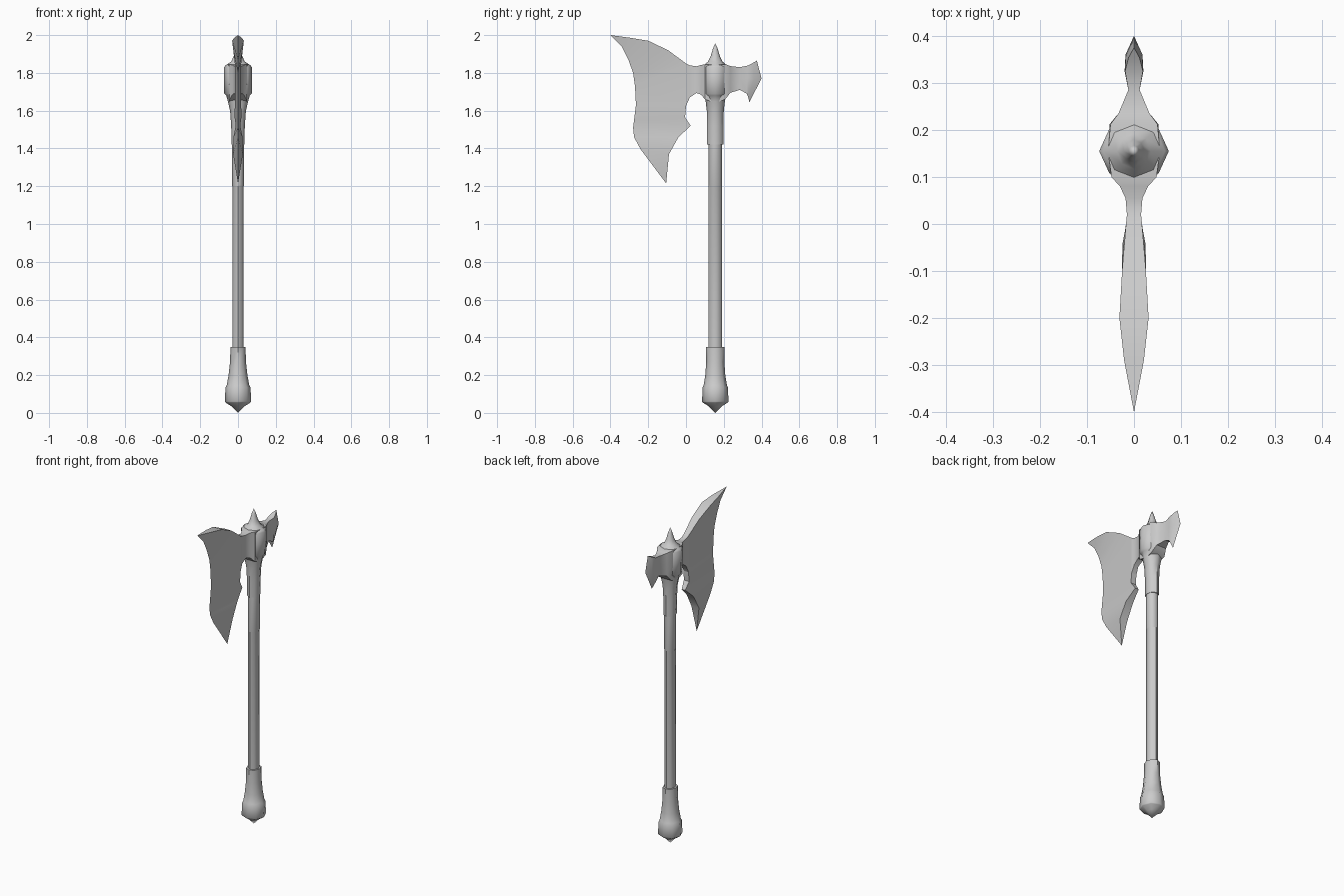
import bpy, bmesh, math

AXIS_Y = 0.155   # the shaft sits behind the model centre


def finish(name, bm, angle):
    bmesh.ops.remove_doubles(bm, verts=bm.verts, dist=0.0005)
    bmesh.ops.dissolve_degenerate(bm, edges=bm.edges, dist=0.0005)
    bmesh.ops.recalc_face_normals(bm, faces=bm.faces)
    mesh = bpy.data.meshes.new(name)
    bm.to_mesh(mesh)
    bm.free()
    ob = bpy.data.objects.new(name, mesh)
    bpy.context.collection.objects.link(ob)
    bpy.ops.object.select_all(action='DESELECT')
    ob.select_set(True)
    bpy.context.view_layer.objects.active = ob
    bpy.ops.object.shade_smooth_by_angle(angle=math.radians(angle))
    return ob


def lathe(name, profile, sides=8, angle=50):
    """Closed turned part; profile rows are (x radius, y radius, z)."""
    bm = bmesh.new()
    rings = []
    for rx, ry, z in profile:
        rings.append([bm.verts.new((rx * math.cos(2 * math.pi * i / sides),
                                    AXIS_Y + ry * math.sin(2 * math.pi * i / sides), z))
                      for i in range(sides)])
    for a, b in zip(rings, rings[1:]):
        for i in range(sides):
            j = (i + 1) % sides
            bm.faces.new((a[i], a[j], b[j], b[i]))
    bm.faces.new(rings[0])
    bm.faces.new(rings[-1])
    return finish(name, bm, angle)


def slab(name, rows, angle=35):
    """Grid of (y, z, half thickness) points, mirrored in x and walled at the rim."""
    bm = bmesh.new()
    n, m = len(rows), len(rows[0])
    side = [[[bm.verts.new((s * h, y, z)) for y, z, h in r] for r in rows] for s in (1, -1)]
    for g in side:
        for i in range(n - 1):
            for j in range(m - 1):
                bm.faces.new((g[i][j], g[i + 1][j], g[i + 1][j + 1], g[i][j + 1]))
    rim = ([(i, 0) for i in range(n)] + [(n - 1, j) for j in range(1, m)] +
           [(i, m - 1) for i in range(n - 2, -1, -1)] + [(0, j) for j in range(m - 2, 0, -1)])
    a, b = side
    for (i, j), (k, l) in zip(rim, rim[1:] + rim[:1]):
        bm.faces.new((a[i][j], a[k][l], b[k][l], b[i][j]))
    return finish(name, bm, angle)


# Shaft, slightly oval
lathe("shaft", [(.030, .036, .25), (.030, .036, 1.2), (.033, .036, 1.205), (.033, .036, 1.5)])

# Pommel with flared grip end and point
lathe("pommel", [(.0, .0, .0), (.035, .035, .035), (.066, .066, .055), (.070, .070, .06),
                 (.066, .067, .135), (.060, .062, .145), (.050, .053, .20),
                 (.042, .048, .27), (.040, .048, .35)])

# Socket, octagonal collar and top spike
lathe("head_socket", [(.034, .043, 1.42), (.036, .043, 1.52), (.042, .045, 1.60),
                      (.054, .051, 1.65), (.062, .056, 1.68), (.073, .066, 1.69),
                      (.074, .067, 1.76), (.074, .067, 1.83), (.066, .062, 1.84),
                      (.036, .038, 1.86), (.022, .024, 1.89), (.011, .012, 1.93), (0, 0, 1.957)])

# Main blade: each row runs from the cutting edge to the thick back
slab("main_blade", [
    [(-.40, 2.0, 0), (-.40, 2.0, 0)],
    [(-.34, 1.94, 0), (-.29, 1.985, .021)],
    [(-.305, 1.87, 0), (-.20, 1.97, .031)],
    [(-.28, 1.80, 0), (-.095, 1.92, .025)],
    [(-.27, 1.73, 0), (0, 1.85, .017)],
    [(-.265, 1.63, 0), (0, 1.625, .017)],
    [(-.275, 1.55, 0), (-.005, 1.565, .018)],
    [(-.28, 1.51, 0), (.025, 1.52, .012)],
    [(-.275, 1.46, 0), (-.04, 1.46, .024)],
    [(-.24, 1.395, 0), (-.09, 1.37, .026)],
    [(-.105, 1.215, 0), (-.105, 1.215, 0)]])

# Neck joining the main blade to the collar
slab("blade_neck", [
    [(0, 1.85, .017), (0, 1.625, .017)],
    [(.02, 1.84, .015), (.02, 1.67, .015)],
    [(.055, 1.835, .018), (.055, 1.693, .018)],
    [(.08, 1.842, .030), (.08, 1.685, .030)],
    [(.10, 1.845, .048), (.10, 1.66, .045)],
    [(.155, 1.845, .055), (.155, 1.64, .045)]])

# Small rear blade
slab("rear_blade", [
    [(.155, 1.845, .055), (.155, 1.76, .055), (.155, 1.64, .045)],
    [(.212, 1.845, .050), (.212, 1.76, .052), (.208, 1.66, .045)],
    [(.235, 1.836, .033), (.235, 1.76, .033), (.235, 1.695, .033)],
    [(.285, 1.83, .012), (.285, 1.77, .012), (.285, 1.71, .012)],
    [(.325, 1.838, .019), (.325, 1.77, .020), (.322, 1.69, .019)],
    [(.353, 1.852, .012), (.36, 1.77, .018), (.330, 1.668, .010)],
    [(.375, 1.865, 0), (.40, 1.77, 0), (.335, 1.645, 0)]])
